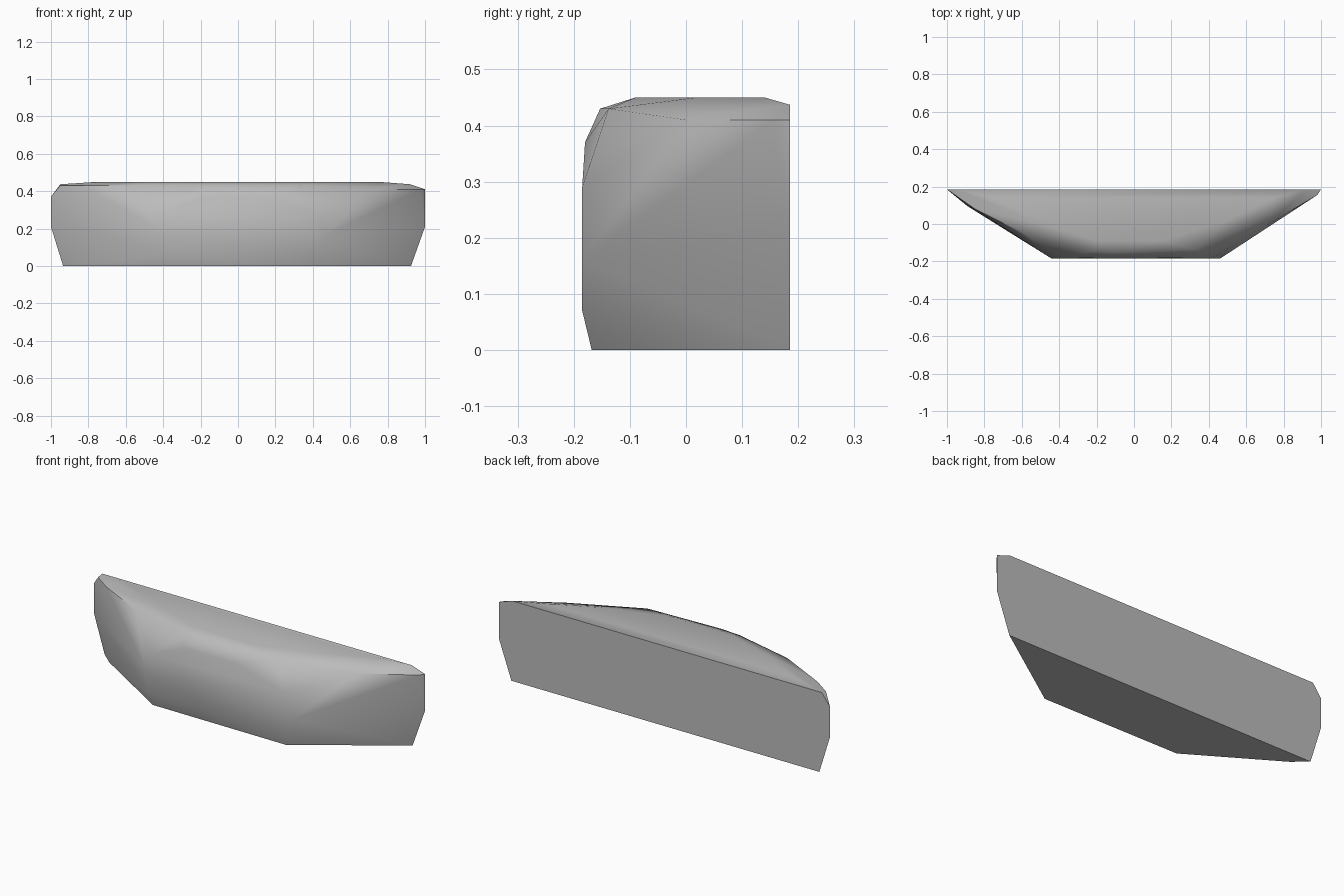
import bpy, bmesh, math

cube = bpy.data.objects.get("Cube")
if cube:
    bpy.data.objects.remove(cube, do_unlink=True)

BACK = 0.185

# Contours (x, y) by height, running from the right end round the front to the left end
contours = {
    0.0: [(-0.935, BACK), (-0.86, 0.12), (-0.40, -0.163), (0.41, -0.168), (0.925, BACK)],
    0.07: [(-0.41, -0.184), (0.425, -0.185)],
    0.16: [(-0.43, -0.185), (0.46, -0.185)],
    0.21: [(-1.0, BACK), (-0.89, 0.095), (-0.44, -0.185), (1.0, BACK)],
    0.29: [(-0.39, -0.185), (0.415, -0.185)],
    0.37: [(-1.0, BACK), (-0.89, 0.1), (-0.2, -0.18), (0.1, -0.18)],
    0.41: [(1.0, BACK), (0.98, 0.155), (0.72, 0.0)],
    0.43: [(-0.95, 0.15), (-0.85, 0.08), (-0.57, -0.06), (-0.22, -0.145), (-0.1, -0.153), (0.33, -0.138)],
    0.437: [(-0.95, BACK), (0.92, BACK)],
    0.45: [(-0.75, 0.14), (-0.5, 0.0), (-0.2, -0.09), (0.15, -0.09), (0.5, 0.02), (0.75, 0.14)],
}

# Wrap the contours in one faceted stone body
bm = bmesh.new()
for z, outline in contours.items():
    for x, y in outline:
        bm.verts.new((x, y, z))
result = bmesh.ops.convex_hull(bm, input=bm.verts)
loose = {v for v in result["geom_interior"] + result["geom_unused"]
         if isinstance(v, bmesh.types.BMVert)}
bmesh.ops.delete(bm, geom=list(loose), context="VERTS")
bmesh.ops.dissolve_limit(bm, angle_limit=math.radians(1), verts=bm.verts, edges=bm.edges)
bmesh.ops.recalc_face_normals(bm, faces=bm.faces)

mesh = bpy.data.meshes.new("stone_slab")
bm.to_mesh(mesh)
bm.free()
stone = bpy.data.objects.new("stone_slab", mesh)
bpy.context.collection.objects.link(stone)

# Plain grey stone
grey = bpy.data.materials.new("stone_grey")
grey.use_nodes = True
colour = (0.5, 0.5, 0.5, 1.0)
grey.diffuse_color = colour
shader = grey.node_tree.nodes["Principled BSDF"]
shader.inputs["Base Color"].default_value = colour
shader.inputs["Roughness"].default_value = 0.9
mesh.materials.append(grey)

# Soft front creases, crisp back and base
bpy.ops.object.select_all(action="DESELECT")
stone.select_set(True)
bpy.context.view_layer.objects.active = stone
bpy.ops.object.shade_smooth_by_angle(angle=math.radians(45))
